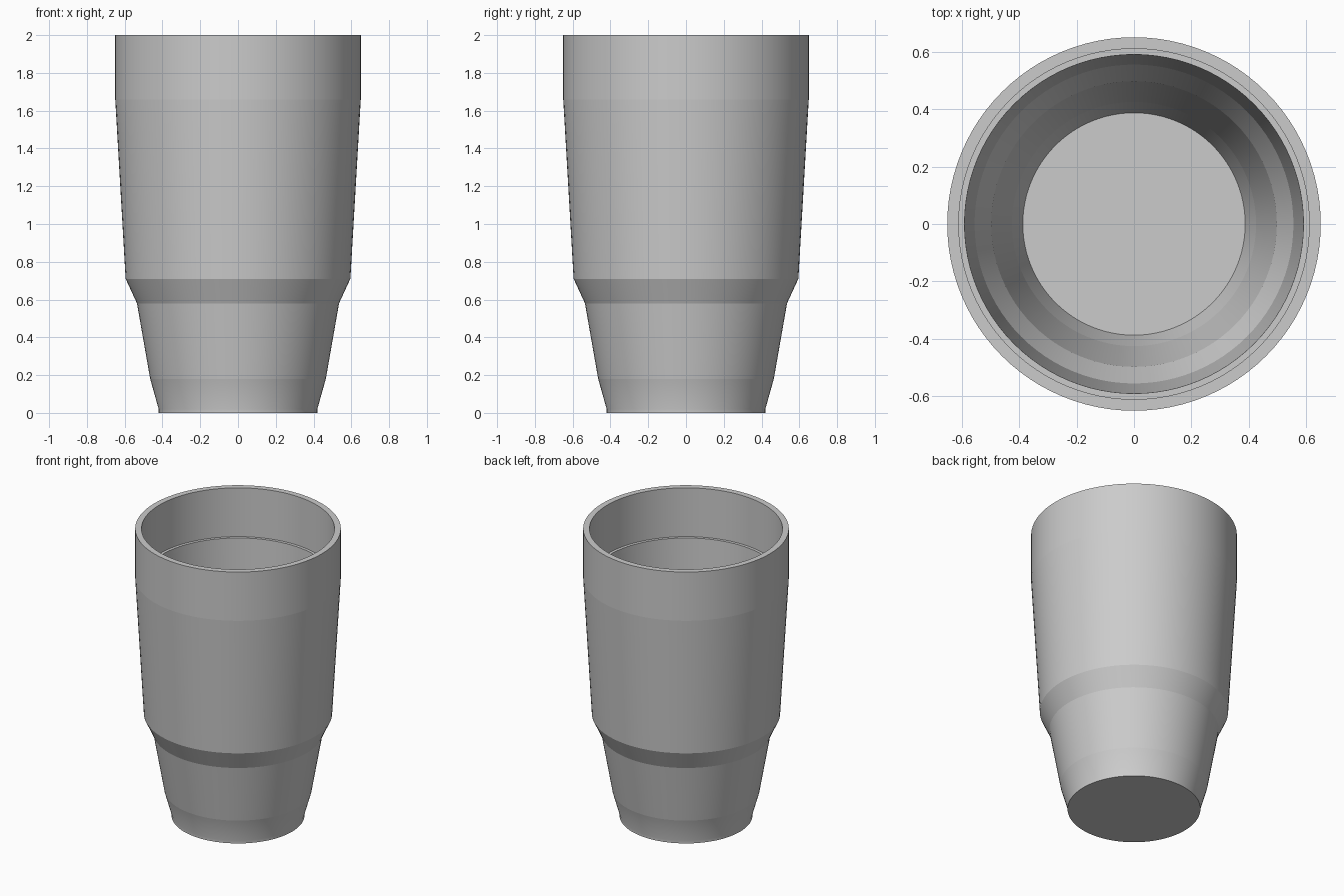
import bpy
import bmesh
from math import cos, sin, pi

cube = bpy.data.objects.get("Cube")
if cube:
    bpy.data.objects.remove(cube, do_unlink=True)

SEGMENTS = 96

# Plain grey material
grey = bpy.data.materials.new("grey")
grey.use_nodes = True
colour = (0.6, 0.6, 0.6, 1)
grey.diffuse_color = colour
grey.node_tree.nodes["Principled BSDF"].inputs["Base Color"].default_value = colour

# Radius and height: outer wall upwards, over the rim, inner wall down to the floor
outer = [(0.42, 0), (0.42, 0.02), (0.465, 0.18), (0.535, 0.58),
         (0.595, 0.71), (0.65, 1.66), (0.65, 2)]
inner = [(0.61, 2), (0.61, 1.66), (0.59, 1.66), (0.555, 0.71),
         (0.497, 0.58), (0.425, 0.18), (0.387, 0.04)]


def lathe(name, profile, material):
    """Spin a profile around z, cap both ends and keep the ring edges crisp."""
    bm = bmesh.new()
    rings = []
    for r, z in profile:
        rings.append([bm.verts.new((r * cos(2 * pi * i / SEGMENTS),
                                    r * sin(2 * pi * i / SEGMENTS), z))
                      for i in range(SEGMENTS)])
    for low, high in zip(rings, rings[1:]):
        for i in range(SEGMENTS):
            j = (i + 1) % SEGMENTS
            bm.faces.new((low[i], low[j], high[j], high[i]))
    bm.faces.new(rings[0][::-1])
    bm.faces.new(rings[-1])
    for face in bm.faces:
        face.smooth = len(face.verts) == 4
    soft = set(rings[1])
    for edge in bm.edges:
        a, b = edge.verts
        level = abs(a.co.z - b.co.z) < 1e-5
        same_ring = abs(a.co.xy.length - b.co.xy.length) < 1e-5
        if level and same_ring and a not in soft:
            edge.smooth = False
    mesh = bpy.data.meshes.new(name)
    bm.to_mesh(mesh)
    bm.free()
    mesh.materials.append(material)
    obj = bpy.data.objects.new(name, mesh)
    bpy.context.collection.objects.link(obj)
    return obj


# Hollow tumbler with stepped walls
lathe("tumbler_cup", outer + inner, grey)
